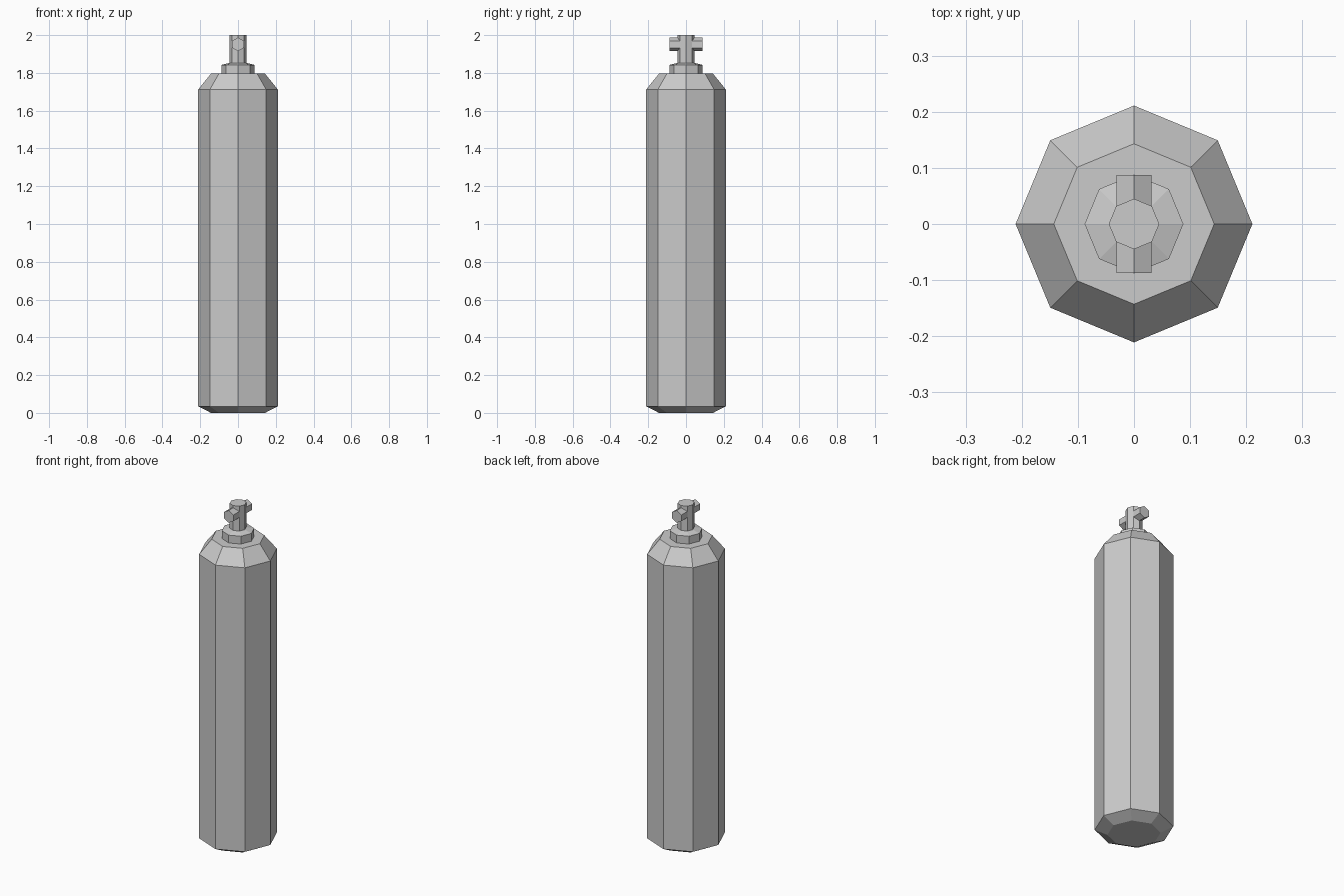
import bpy, bmesh, math
from mathutils import Matrix

if "Cube" in bpy.data.objects:
    bpy.data.objects.remove(bpy.data.objects["Cube"])


def lathe(name, profile, sides, phase=0.0, matrix=Matrix()):
    """Flat-shaded closed solid from (radius, height) rings."""
    bm = bmesh.new()
    rings = []
    for r, z in profile:
        ring = []
        for i in range(sides):
            a = phase + 2 * math.pi * i / sides
            ring.append(bm.verts.new((r * math.cos(a), r * math.sin(a), z)))
        rings.append(ring)
    for low, high in zip(rings, rings[1:]):
        for i in range(sides):
            j = (i + 1) % sides
            bm.faces.new((low[i], low[j], high[j], high[i]))
    bm.faces.new(rings[0][::-1])
    bm.faces.new(rings[-1])
    bm.transform(matrix)
    bmesh.ops.recalc_face_normals(bm, faces=bm.faces)
    mesh = bpy.data.meshes.new(name)
    bm.to_mesh(mesh)
    bm.free()
    obj = bpy.data.objects.new(name, mesh)
    bpy.context.collection.objects.link(obj)
    return obj


# Tank body with chamfered base and shoulder
lathe("tank_body", [(0.143, 0), (0.211, 0.035), (0.211, 1.712), (0.143, 1.796)], 8)

# Neck collar, gently sloped on top
lathe("neck_collar", [(0.088, 1.796), (0.088, 1.842), (0.045, 1.853)], 8)

# Valve stem
lathe("valve_stem", [(0.045, 1.85), (0.045, 2.0)], 8)

# Hexagonal valve crossbar along y, with a corner pointing up
lathe("valve_crossbar", [(0.036, -0.087), (0.036, 0.087)], 6, math.pi / 2,
      Matrix.Translation((0, 0, 1.951)) @ Matrix.Rotation(math.pi / 2, 4, 'X'))
